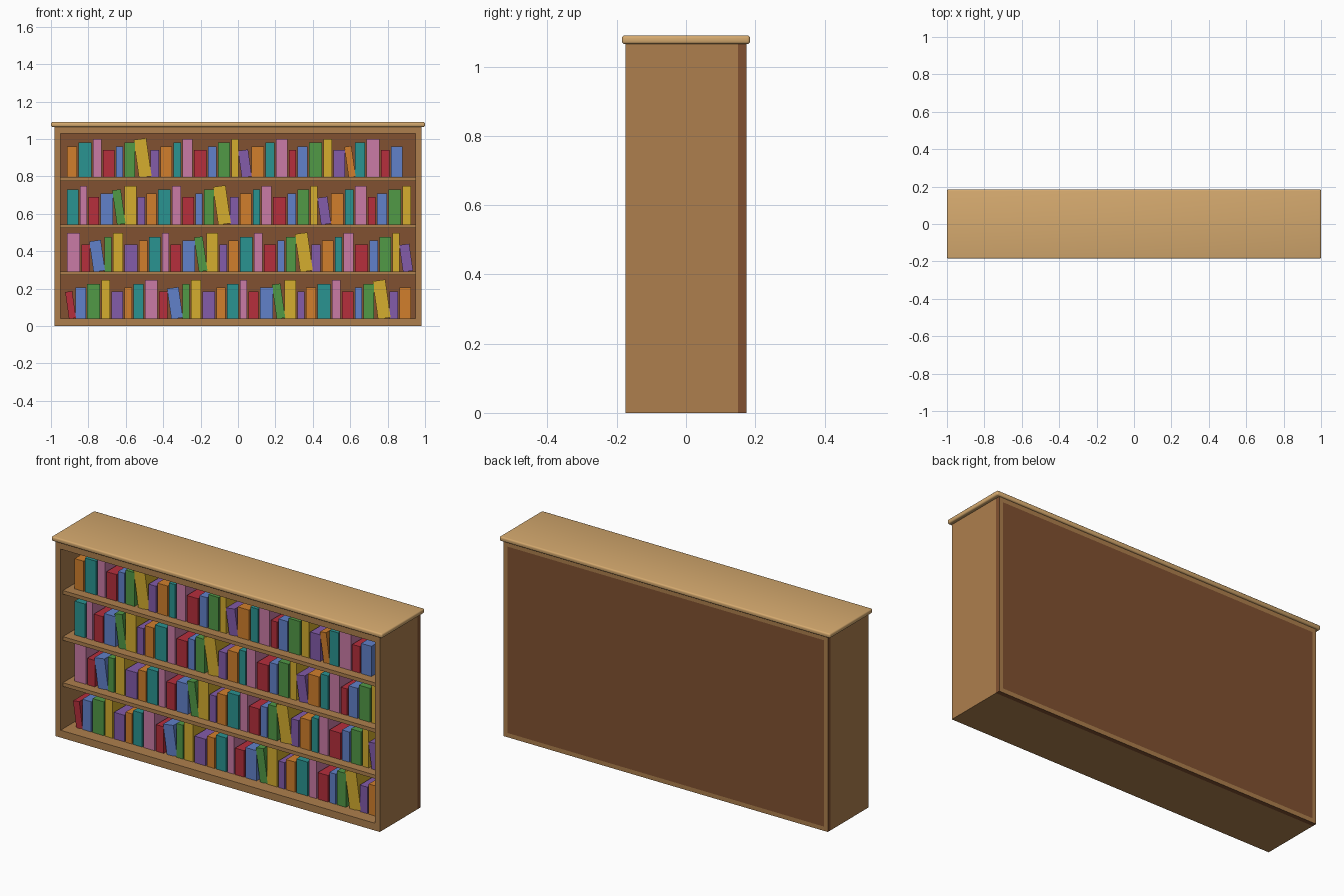
import bpy, bmesh
from mathutils import Matrix

if "Cube" in bpy.data.objects:
    bpy.data.objects.remove(bpy.data.objects["Cube"])


def material(name, r, g, b):
    m = bpy.data.materials.new(name)
    m.diffuse_color = [(c / 255) ** 2.2 for c in (r, g, b)] + [1]
    m.use_nodes = True
    m.node_tree.nodes["Principled BSDF"].inputs["Base Color"].default_value = m.diffuse_color
    return m


def box(name, lo, hi, mat, tilt=0.0):
    """Box between two corners, optionally leaning sideways about its centre."""
    size = [h - l for l, h in zip(lo, hi)]
    bm = bmesh.new()
    bmesh.ops.create_cube(bm, size=1, matrix=Matrix.Diagonal((*size, 1)))
    me = bpy.data.meshes.new(name)
    bm.to_mesh(me)
    bm.free()
    me.materials.append(mat)
    ob = bpy.data.objects.new(name, me)
    ob.location = [(h + l) / 2 for l, h in zip(lo, hi)]
    ob.rotation_euler.y = tilt
    bpy.context.collection.objects.link(ob)
    return ob


wood = material("wood", 172, 126, 78)
light_wood = material("light_wood", 212, 168, 110)
dark_wood = material("dark_wood", 128, 82, 52)

FRONT, BACK = -0.175, 0.175
PANEL = 0.15      # front of the back panel
HALF, INNER = 0.98, 0.95
HEIGHT = 1.065

# Carcass: two sides, bottom and top boards
for name, x in (("left_side", -HALF), ("right_side", INNER)):
    box(name, (x, FRONT, 0), (x + 0.03, PANEL, HEIGHT), wood)
box("bottom_board", (-INNER, FRONT, 0), (INNER, PANEL, 0.04), wood)
box("top_board", (-INNER, FRONT, 1.03), (INNER, PANEL, HEIGHT), wood)

# Back panel with a flush lighter border on its rear face
panel = box("back_panel", (-HALF, PANEL, 0), (HALF, BACK, HEIGHT), dark_wood)
panel.data.materials.append(wood)
bm = bmesh.new()
bm.from_mesh(panel.data)
bm.normal_update()
rear = [f for f in bm.faces if f.normal.y > 0.9]
for f in bmesh.ops.inset_region(bm, faces=rear, thickness=0.033)["faces"]:
    f.material_index = 1
bm.to_mesh(panel.data)
bm.free()

# Overhanging top slab with rounded edges
slab = box("top_slab", (-1, -0.185, HEIGHT), (1, 0.185, 1.09), light_wood)
bevel = slab.modifiers.new("rounded_edges", "BEVEL")
bevel.width = 0.008
bevel.segments = 3
slab.data.polygons.foreach_set("use_smooth", [True] * len(slab.data.polygons))

# Shelves
levels = [0.04, 0.292, 0.544, 0.796]
for i, z in enumerate(levels[1:], 1):
    box(f"shelf_{i}", (-INNER, -0.155, z - 0.02), (INNER, PANEL, z), wood)

# Books: colour, height and width repeat in cycles, every ninth one leans
colours = [material(n, *c) for n, c in (
    ("red", (180, 50, 62)), ("blue", (97, 128, 200)),
    ("green", (82, 152, 72)), ("yellow", (212, 172, 50)),
    ("purple", (130, 92, 168)), ("orange", (208, 126, 48)),
    ("teal", (46, 146, 144)), ("pink", (200, 122, 164)))]
heights = [0.145, 0.165, 0.185, 0.205]
widths = [0.038, 0.054, 0.068, 0.046, 0.062]
for row, (z, count) in enumerate(zip(levels, (30, 30, 30, 29))):
    x = -0.914
    for i in range(row * 7, row * 7 + count):
        w, h = widths[i % 5], heights[i % 4]
        box(f"book_{row + 1}_{i - row * 7 + 1}", (x, -0.105, z),
            (x + w, 0.115, z + h), colours[i % 8], -0.14 if i % 9 == 0 else 0)
        x += w + 0.008
